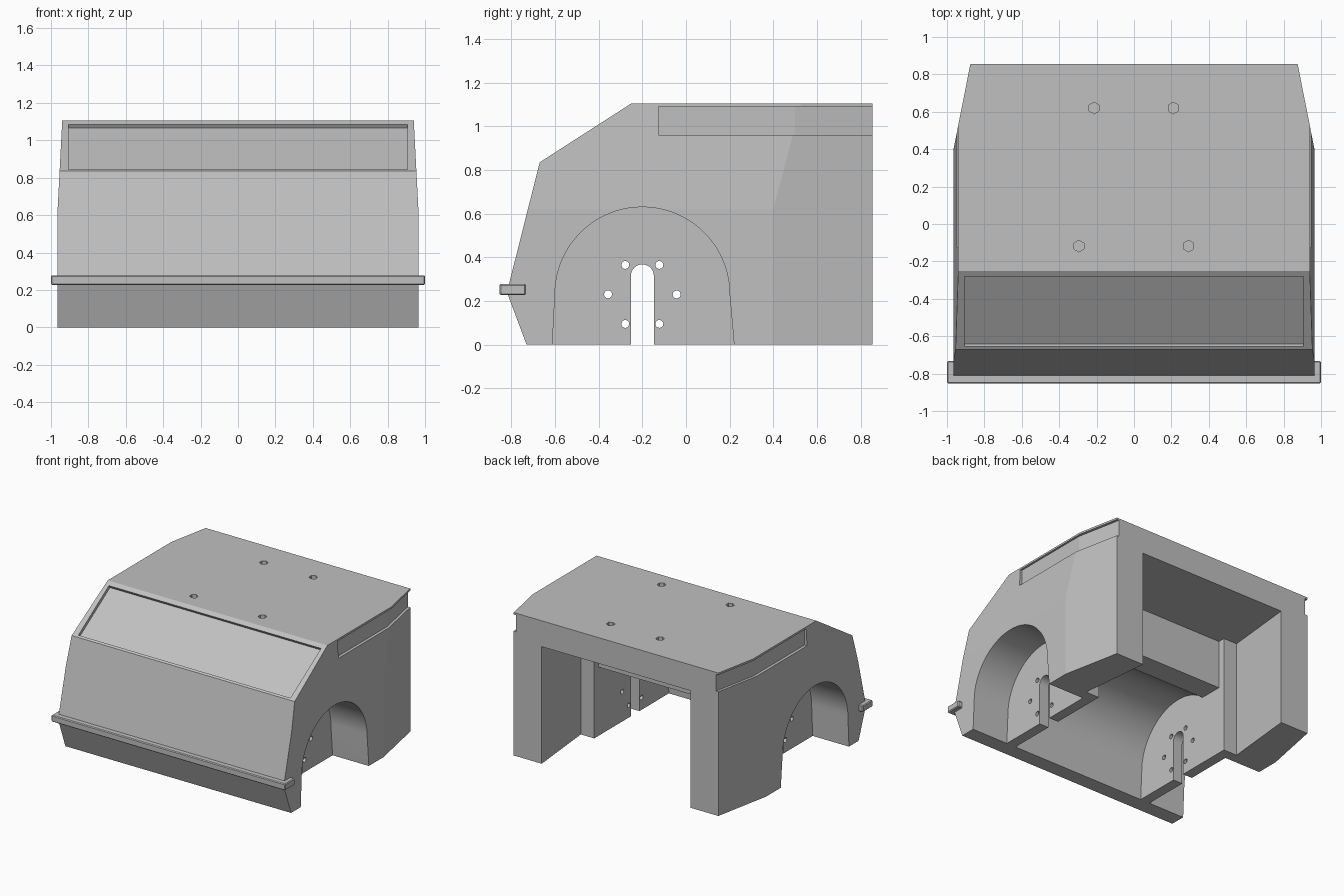
import bpy, bmesh
from math import sin, cos, pi, asin
from mathutils import Vector

cube = bpy.data.objects.get("Cube")
if cube:
    bpy.data.objects.remove(cube, do_unlink=True)

grey = bpy.data.materials.new("light_grey")
grey.use_nodes = True
COL = (0.53, 0.53, 0.53, 1)
grey.diffuse_color = COL
grey.node_tree.nodes["Principled BSDF"].inputs["Base Color"].default_value = COL


def prism(name, pts, axis, lo, hi):
    """Extrude a 2D outline along x (points are y,z) or z (points are x,y)."""
    bm = bmesh.new()
    def at(p, h):
        return (h, p[0], p[1]) if axis == "x" else (p[0], p[1], h)
    a = [bm.verts.new(at(p, lo)) for p in pts]
    b = [bm.verts.new(at(p, hi)) for p in pts]
    bm.faces.new(a)
    bm.faces.new(b[::-1])
    for i in range(len(pts)):
        j = (i + 1) % len(pts)
        bm.faces.new((a[i], b[i], b[j], a[j]))
    bmesh.ops.recalc_face_normals(bm, faces=bm.faces)
    mesh = bpy.data.meshes.new(name)
    bm.to_mesh(mesh)
    bm.free()
    mesh.materials.append(grey)
    ob = bpy.data.objects.new(name, mesh)
    bpy.context.collection.objects.link(ob)
    return ob


def arc(cy, cz, r, start, end, n):
    return [(cy + r * cos(start + (end - start) * i / n),
             cz + r * sin(start + (end - start) * i / n)) for i in range(n + 1)]


def cut(target, cutter):
    """Subtract the cutter, bake the result and delete the cutter."""
    cutter.hide_render = True
    mod = target.modifiers.new("cut", "BOOLEAN")
    mod.operation = "DIFFERENCE"
    mod.solver = "EXACT"
    mod.object = cutter
    deps = bpy.context.evaluated_depsgraph_get()
    mesh = bpy.data.meshes.new_from_object(target.evaluated_get(deps))
    target.modifiers.clear()
    target.data = mesh
    bpy.data.objects.remove(cutter, do_unlink=True)


# Body shell: side profile, then tapered sides and rear corners
body = prism("body_shell", [(-0.73, 0), (-0.82, 0.24), (-0.67, 0.835), (-0.25, 1.105),
                            (0.855, 1.105), (0.855, 0)], "x", -0.965, 0.965)
bm = bmesh.new()
bm.from_mesh(body.data)
for s in (1, -1):
    for co, no in (((0.965 * s, 0, 0.62), (0.48 * s, 0, 0.025)),
                   ((0.965 * s, 0.4, 0), (0.455 * s, 0.09, 0))):
        res = bmesh.ops.bisect_plane(bm, geom=bm.verts[:] + bm.edges[:] + bm.faces[:],
                                     plane_co=co, plane_no=no, clear_outer=True)
        edges = [g for g in res["geom_cut"] if isinstance(g, bmesh.types.BMEdge)]
        bmesh.ops.holes_fill(bm, edges=edges)
bmesh.ops.recalc_face_normals(bm, faces=bm.faces)
bm.to_mesh(body.data)
bm.free()

# Wheel wells on both sides
AY, AZ, R = -0.2, 0.23, 0.4
well = [(-0.617, -0.1)] + arc(AY, AZ, R, pi, 0, 40) + [(0.229, -0.1)]
for s in (1, -1):
    cut(body, prism("well_cutter", well, "x", *sorted((0.655 * s, 1.2 * s))))

# Inner cavity: arched front part, stepped up to the rear ceiling
inner = ([(-0.617, -0.1)] + arc(AY, AZ, R, pi, asin(0.3 / R), 32)
         + [(0.245, 0.53), (0.245, 0.905), (0.4, 0.905), (0.4, -0.1)])
cut(body, prism("inner_cutter", inner, "x", -0.575, 0.575))
cut(body, prism("rear_cutter", [(-0.69, 0.3), (0.69, 0.3), (0.626, 0.95), (-0.626, 0.95)],
                "z", -0.1, 0.905))

# Axle slots and bolt holes through the well walls
slot = [(-0.2525, -0.1)] + arc(AY, 0.315, 0.0525, pi, 0, 40) + [(-0.1475, -0.1)]
cut(body, prism("slot_cutter", slot, "x", -0.72, 0.72))
for y, z in ((0.078, 0.365), (0.157, 0.23), (0.078, 0.095)):
    for s in (1, -1):
        ring = arc(AY + s * y, z, 0.018, 0, 2 * pi, 20)[:-1]
        cut(body, prism("bolt_cutter", ring, "x", -0.72, 0.72))

# Hexagonal sockets in the roof
for x, y in ((-0.213, 0.62), (0.21, 0.62), (-0.295, -0.118), (0.292, -0.118)):
    ring = arc(x, y, 0.031, pi / 2, 5 * pi / 2, 6)[:-1]
    cut(body, prism("socket_cutter", ring, "z", 1.05, 1.2))

# Windscreen recess, square to the sloping face
along = Vector((0.42, 0.27)).normalized()
out = Vector((-along.y, along.x))
mid = Vector((-0.468, 0.965))
screen = [tuple(mid + along * a + out * d) for a, d in
          ((-0.222, -0.024), (0.222, -0.024), (0.222, 0.05), (-0.222, 0.05))]
cut(body, prism("windscreen_cutter", screen, "x", -0.907, 0.907))

# Side window recesses, following the rear corner taper
for s in (1, -1):
    pts = [(1.1 * s, -0.125), (0.925 * s, -0.125), (0.925 * s, 0.5),
           (0.836 * s, 0.95), (1.1 * s, 0.95)]
    cut(body, prism("side_window_cutter", pts, "z", 0.96, 1.09))

# Front bumper bar
bumper = prism("front_bumper", [(-0.853, 0.227), (-0.853, 0.278), (-0.733, 0.278),
                                (-0.733, 0.227)], "x", -1, 1)
bev = bumper.modifiers.new("bevel", "BEVEL")
bev.width = 0.006
bev.segments = 1

# Smooth only the round cuts
bpy.ops.object.select_all(action="DESELECT")
body.select_set(True)
bpy.context.view_layer.objects.active = body
bpy.ops.object.shade_smooth_by_angle(angle=0.2)
for p in body.data.polygons:
    if abs(p.normal.x) > 0.5:
        p.use_smooth = False
